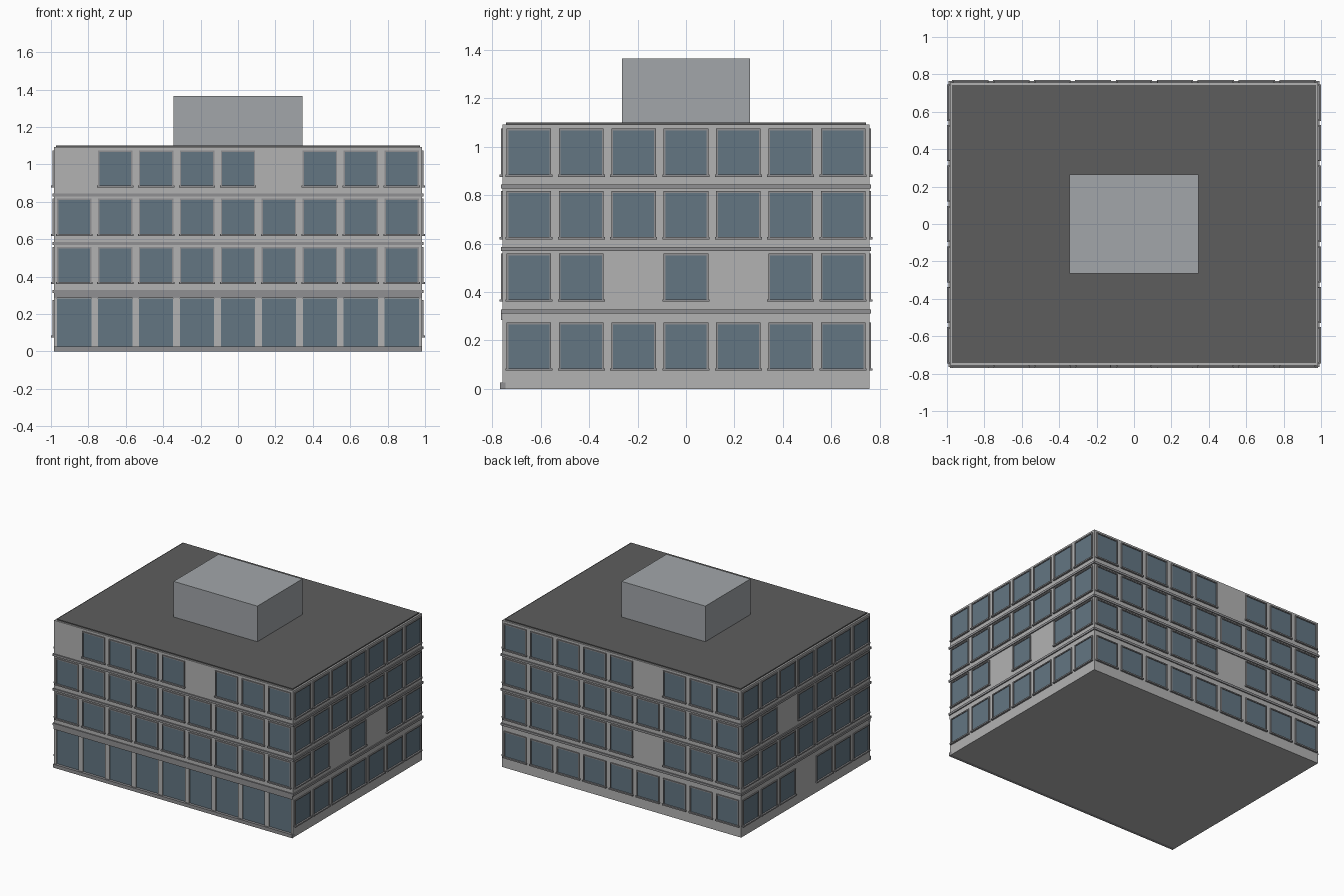
import bpy, bmesh
from mathutils import Matrix, Vector

if "Cube" in bpy.data.objects:
    bpy.data.objects.remove(bpy.data.objects["Cube"])

HX, HY = 0.985, 0.757                 # half size of the walls
NX, NY = 9, 7                         # bays on long and short sides
PX, PY = 2 * HX / NX, 2 * HY / NY     # bay pitch
SILL_Z = [0.085, 0.370, 0.628, 0.886] # glass bottom on each floor
GLASS_H, GLASS_W = 0.181, 0.170


def material(name, rgb):
    m = bpy.data.materials.new(name)
    m.diffuse_color = (*rgb, 1)
    m.use_nodes = True
    m.node_tree.nodes["Principled BSDF"].inputs["Base Color"].default_value = m.diffuse_color
    return m


GLASS = material("glass_blue", (0.125, 0.18, 0.225))
ROOF = material("roof_dark", (0.11, 0.11, 0.11))
WALL = material("wall_grey", (0.45, 0.45, 0.45))
TRIM = material("trim_grey", (0.28, 0.28, 0.29))
UNIT = material("unit_grey", (0.36, 0.38, 0.40))


def add_box(bm, x0, x1, y0, y1, z0, z1, turn=Matrix()):
    loc = Vector(((x0 + x1) / 2, (y0 + y1) / 2, (z0 + z1) / 2))
    size = Matrix.Diagonal((x1 - x0, y1 - y0, z1 - z0, 1))
    bmesh.ops.create_cube(bm, size=1, matrix=turn @ Matrix.Translation(loc) @ size)


def finish(bm, name, mat):
    me = bpy.data.meshes.new(name)
    bm.to_mesh(me)
    bm.free()
    me.materials.append(mat)
    ob = bpy.data.objects.new(name, me)
    bpy.context.collection.objects.link(ob)
    return ob


def box(name, mat, *dims):
    bm = bmesh.new()
    add_box(bm, *dims)
    return finish(bm, name, mat)


# Main walls: ground floor is set back at the shopfront
box("upper_walls", WALL, -HX, HX, -HY, HY, 0.285, 1.092)
box("ground_walls", WALL, -HX, HX, -HY + 0.012, HY, 0, 0.285)
box("roof", ROOF, -0.972, 0.972, -0.744, 0.744, 1.092, 1.10)
box("rooftop_unit", UNIT, -0.345, 0.345, -0.265, 0.265, 1.10, 1.365)

# Floor bands running round the building
bm = bmesh.new()
for z in (0.312, 0.570, 0.828):
    add_box(bm, -HX - 0.008, HX + 0.008, -HY - 0.008, HY + 0.008, z, z + 0.016)
finish(bm, "floor_bands", TRIM)

# Shopfront: plinth, fascia, piers and tall glass
box("shop_plinth", TRIM, -HX, HX, -HY - 0.012, -HY + 0.02, 0, 0.026)
box("shop_fascia", TRIM, -HX, HX, -HY - 0.008, -HY + 0.02, 0.285, 0.313)
piers, panes = bmesh.new(), bmesh.new()
for i in range(NX + 1):
    x = -HX + i * PX
    add_box(piers, max(-HX, x - 0.018), min(HX, x + 0.018),
            -HY, -HY + 0.02, 0.02, 0.286)
for i in range(NX):
    x = -HX + (i + 0.5) * PX
    add_box(panes, x - 0.092, x + 0.092, -HY + 0.008, -HY + 0.02, 0.026, 0.284)
finish(piers, "shop_piers", WALL)
finish(panes, "shop_glass", GLASS)


# Windows: each side is laid out facing -y, then turned into place
def window_side(name, quarter, half, n, pitch, floors, blanks):
    turn = Matrix.Rotation(quarter * 1.5707963, 4, 'Z')
    glass, frame = bmesh.new(), bmesh.new()
    for f in floors:
        z0 = SILL_Z[f]
        z1 = z0 + GLASS_H
        for i in range(n):
            if (f, i) in blanks:
                continue
            c = (i + 0.5 - n / 2) * pitch
            g = GLASS_W / 2
            o = g + 0.007
            add_box(glass, c - g, c + g, -half - 0.002, -half + 0.01, z0, z1, turn)
            for s in (-1, 1):
                a, b = sorted((c + s * g, c + s * o))
                add_box(frame, a, b, -half - 0.008, -half + 0.005, z0, z1, turn)
            add_box(frame, c - o, c + o, -half - 0.008, -half + 0.005, z1, z1 + 0.008, turn)
            add_box(frame, c - o - 0.005, c + o + 0.005, -half - 0.014, -half + 0.005,
                    z0 - 0.01, z0, turn)
    finish(glass, name + "_window_glass", GLASS)
    finish(frame, name + "_window_frames", TRIM)


ALL = range(4)
window_side("front", 0, HY, NX, PX, (1, 2, 3), {(3, 0), (3, 5)})
window_side("right", 1, HX, NY, PY, ALL, {(1, 2), (1, 4)})
window_side("back", 2, HY, NX, PX, ALL, {(3, 5), (1, 5)})
window_side("left", 3, HX, NY, PY, ALL, {(2, 2), (0, 3)})
